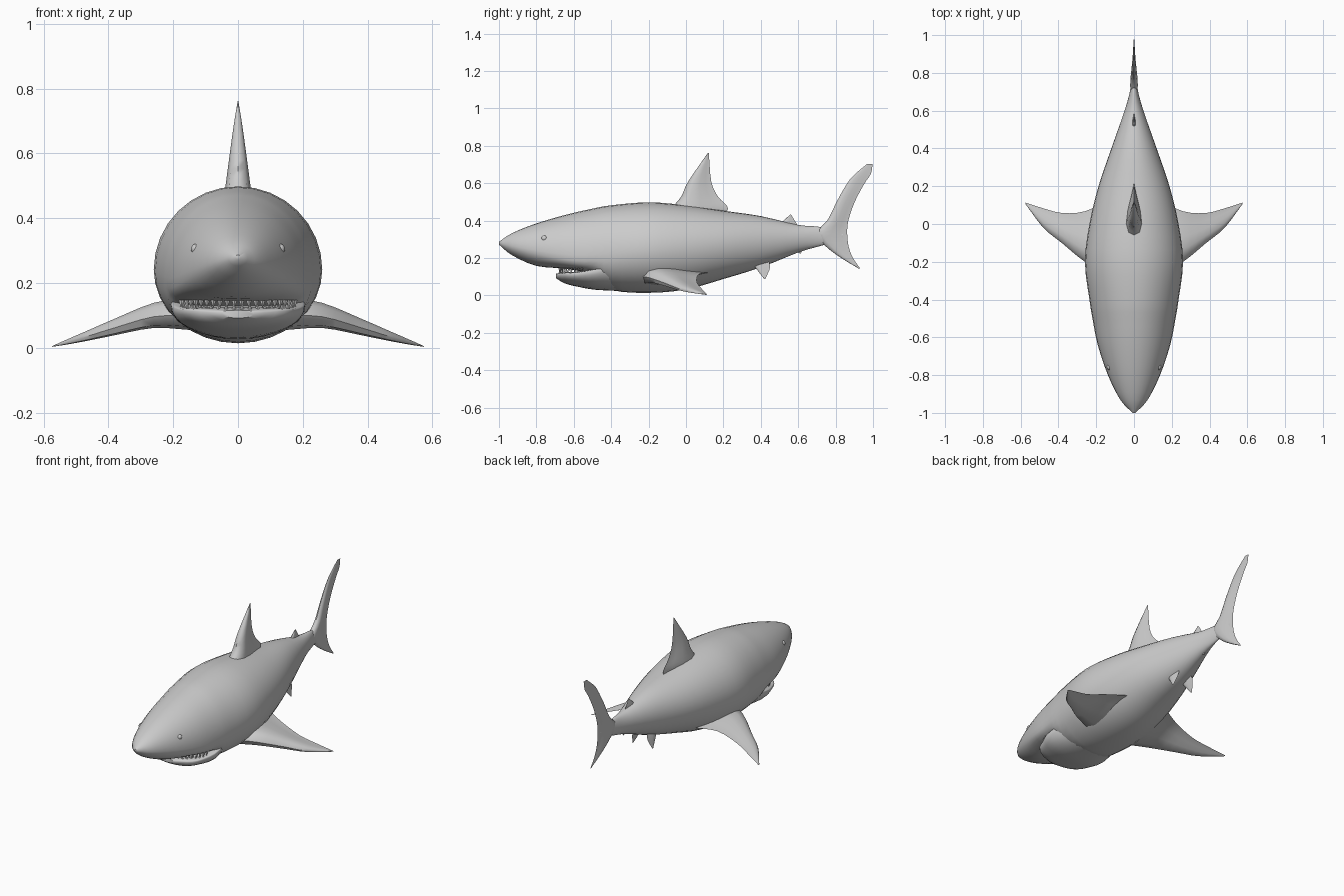
import bpy, bmesh, math
from mathutils import Vector

if "Cube" in bpy.data.objects:
    bpy.data.objects.remove(bpy.data.objects["Cube"])


def finish(name, bm, angle=50):
    bmesh.ops.recalc_face_normals(bm, faces=bm.faces[:])
    me = bpy.data.meshes.new(name)
    bm.to_mesh(me)
    bm.free()
    ob = bpy.data.objects.new(name, me)
    bpy.context.collection.objects.link(ob)
    bpy.ops.object.select_all(action='DESELECT')
    ob.select_set(True)
    bpy.context.view_layer.objects.active = ob
    bpy.ops.object.shade_smooth_by_angle(angle=math.radians(angle))
    return ob


def mirror_x(ob):
    m = ob.modifiers.new("mirror", 'MIRROR')
    m.use_axis = (True, False, False)
    m.use_mirror_merge = False
    return ob


def spline(rows, steps=3):
    """Smooth curve through a few control rows."""
    rows = [Vector(r) for r in rows]
    pts = [rows[0] * 2 - rows[1]] + rows + [rows[-1] * 2 - rows[-2]]
    out = []
    for a, b, c, d in zip(pts, pts[1:], pts[2:], pts[3:]):
        for k in range(steps):
            t = k / steps
            out.append(b + (c - a) * (t / 2) + (a * 2 - b * 5 + c * 4 - d) * (t * t / 2)
                       + (b * 3 - a - c * 3 + d) * (t ** 3 / 2))
    return out + [rows[-1]]


def loft(name, rings):
    bm = bmesh.new()
    vs = [[bm.verts.new(p) for p in r] for r in rings]
    n = len(vs[0])
    for a, b in zip(vs, vs[1:]):
        for i in range(n):
            j = (i + 1) % n
            bm.faces.new((a[i], a[j], b[j], b[i]))
    bm.faces.new(vs[0])
    bm.faces.new(vs[-1])
    return finish(name, bm)


def hull_ring(y, top, bot, hw, mid, upper=2.0, lower=2.0, n=32):
    """Cross-section with separately rounded upper and lower halves."""
    pts = []
    for i in range(n):
        c, s = math.cos(2 * math.pi * i / n), math.sin(2 * math.pi * i / n)
        e = 2 / (upper if s > 0 else lower)
        h = top - mid if s > 0 else mid - bot
        pts.append((hw * math.copysign(abs(c) ** e, c), y,
                    mid + h * math.copysign(abs(s) ** e, s)))
    return pts


def fin(name, rows, place, root, thick, n=12):
    """Rows are (span, front y, rear y, ...); thickness tapers away from root.
    place(row, y, chord fraction, offset) gives the final point."""
    rows = spline(rows)
    rings = []
    for r in rows:
        end = rows[0][0] if r[0] < root else rows[-1][0]
        h = thick * max(0, 1 - abs(r[0] - root) / abs(end - root)) ** .9 + .001
        ring = []
        for i in range(n):
            a = 2 * math.pi * i / n
            t = (1 - math.cos(a)) / 2
            w = .77 * h * math.sin(a) * (1 + math.cos(a))
            ring.append(place(r, r[1] + (r[2] - r[1]) * t, t, w))
        rings.append(ring)
    return loft(name, rings)


def upright(r, y, t, w):
    return (w, y, r[0])


# Body stations: y, top, bottom, half width
rings = []
for y, top, bot, hw in spline([
        (-1, .287, .272, .008), (-.93, .333, .215, .073), (-.8, .385, .158, .138),
        (-.64, .432, .142, .192), (-.5, .464, .11, .22), (-.4, .482, .03, .236),
        (-.2, .498, .014, .26), (0, .482, .032, .236), (.2, .453, .088, .188),
        (.4, .424, .15, .12), (.6, .377, .23, .05), (.72, .366, .265, .018),
        (.84, .33, .3, .004)]):
    mid = .213 + (.08 * (y + .55) if y > -.55 else .067 * ((-.55 - y) / .45) ** 1.5)
    flat = 2 + 1.3 * math.exp(-((y + .6) / .14) ** 2)   # flat under the snout
    rings.append(hull_ring(y, top, bot, hw, mid, 2, flat))
loft("body", rings)

# Lower jaw
loft("lower_jaw", [hull_ring(*r, r[1] - .01, 3, 2.1) for r in spline([
    (-.695, .116, .092, .05), (-.65, .124, .065, .145), (-.58, .128, .047, .183),
    (-.48, .145, .03, .208), (-.3, .18, .022, .17)])])

# Teeth: two rows of small spikes along the mouth curve
for name, count, z, tip in (("upper_teeth", 22, .148, -.026),
                            ("lower_teeth", 20, .112, .026)):
    bm = bmesh.new()
    for i in range(count):
        a = math.radians(-74 + 148 * i / (count - 1))
        p = Vector((.182 * math.sin(a), -.51 - .167 * math.cos(a), z))
        base = [bm.verts.new(p + Vector((.009 * math.cos(k * math.pi / 2),
                                         .006 * math.sin(k * math.pi / 2), 0)))
                for k in range(4)]
        apex = bm.verts.new(p + Vector((0, 0, tip)))
        for k in range(4):
            bm.faces.new((base[k], base[(k + 1) % 4], apex))
        bm.faces.new(base)
    finish(name, bm, 20)

# Eyes
bm = bmesh.new()
bmesh.ops.create_uvsphere(bm, u_segments=16, v_segments=10, radius=.016)
bmesh.ops.translate(bm, verts=bm.verts[:], vec=(.129, -.757, .305))
mirror_x(finish("eyes", bm))

# Upright fins on the centre line: z, front y, rear y
fin("dorsal_fin", [(.44, -.09, .215), (.475, -.07, .222), (.53, -.025, .17),
                   (.61, .012, .135), (.762, .117, .122)], upright, .44, .045)
fin("tail_fin", [(.143, .925, .932), (.2, .83, .893), (.26, .75, .87),
                 (.33, .69, .862), (.4, .755, .868), (.5, .805, .902),
                 (.6, .862, .955), (.65, .905, .988), (.703, .968, .998)],
    upright, .33, .02)
fin("second_dorsal_fin", [(.37, .49, .6), (.432, .556, .562)], upright, .37, .012)
fin("anal_fin", [(.225, .607, .615), (.27, .54, .63)], upright, .27, .01)

# Pelvic fins, leaning outward
mirror_x(fin("pelvic_fins", [(.088, .418, .424), (.15, .37, .45), (.19, .34, .44)],
             lambda r, y, t, w: (.042 + .25 * (.19 - r[0]) + w, y, r[0]), .19, .012))

# Pectoral fins: x, front y, rear y, z
mirror_x(fin("pectoral_fins", [
    (.15, -.25, .12, .1), (.26, -.2, .067, .096), (.38, -.102, .058, .062),
    (.48, -.02, .083, .031), (.574, .105, .113, .004)],
    lambda r, y, t, w: (r[0], y, r[3] + .3 * w / (1 + abs(w)) + .7 * w
                        + .06 * t * (r[2] - r[1])), .15, .05))
